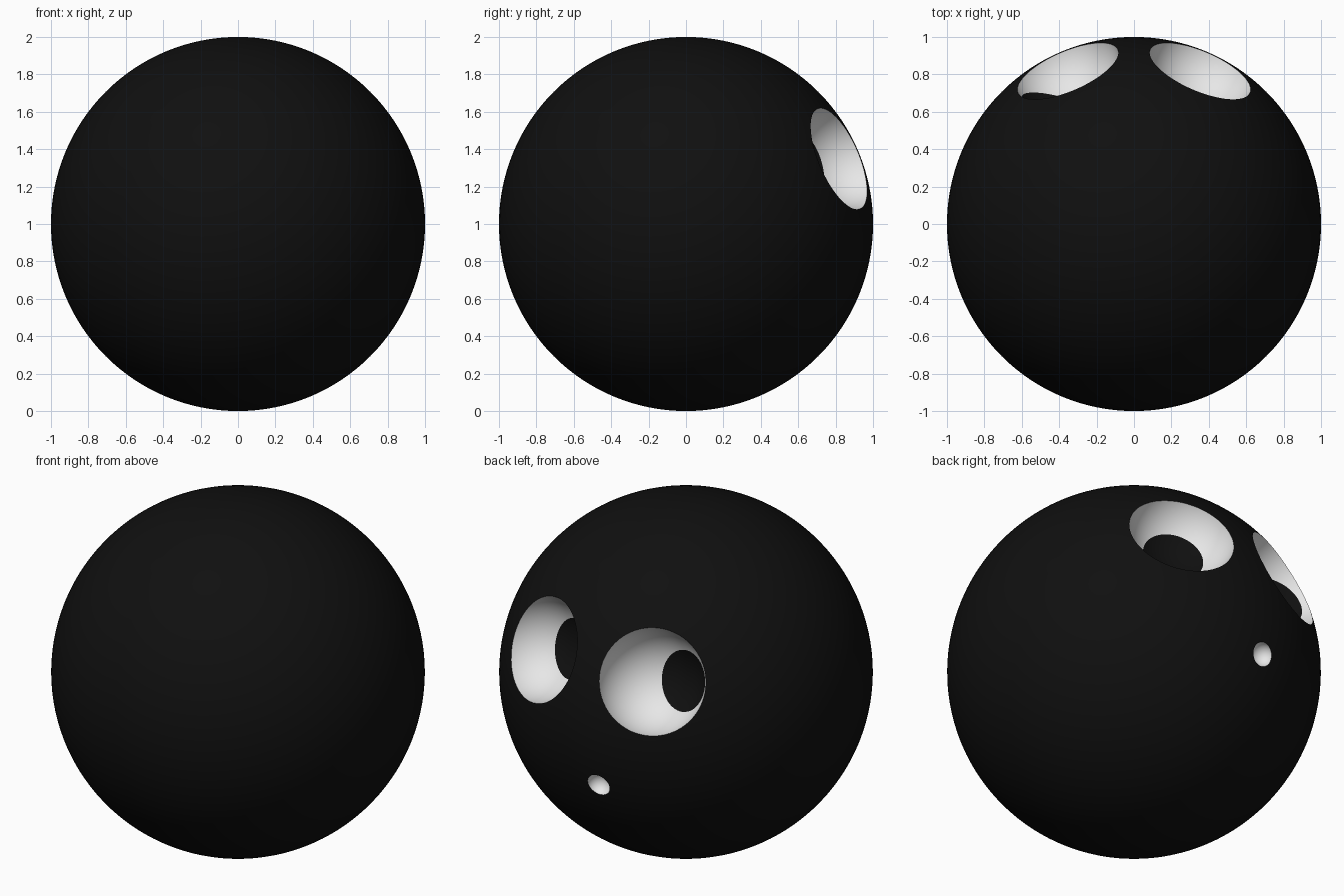
import bpy
import math
from mathutils import Vector

if "Cube" in bpy.data.objects:
    bpy.data.objects.remove(bpy.data.objects["Cube"], do_unlink=True)


def make_material(name, value):
    mat = bpy.data.materials.new(name)
    mat.use_nodes = True
    color = (value, value, value, 1)
    mat.diffuse_color = color
    mat.node_tree.nodes["Principled BSDF"].inputs["Base Color"].default_value = color
    return mat


MATERIALS = [make_material("black", 0.005), make_material("white", 0.8)]
CENTER = Vector((0, 0, 1))


def make_sphere(name, radius, location, segments, rings):
    bpy.ops.mesh.primitive_uv_sphere_add(
        segments=segments, ring_count=rings, radius=radius, location=location)
    obj = bpy.context.object
    obj.name = name
    for mat in MATERIALS:
        obj.data.materials.append(mat)
    return obj


def make_cutter(name, radius, offset, axis, pupil_angle=0):
    """White sphere whose pole, turned along axis, carries a black cap."""
    obj = make_sphere(name, radius, CENTER + offset, 64, 48)
    obj.rotation_euler = Vector(axis).to_track_quat('Z', 'Y').to_euler()
    limit = math.cos(math.radians(pupil_angle))
    for face in obj.data.polygons:
        in_pupil = pupil_angle and face.center.normalized().z > limit
        face.material_index = 0 if in_pupil else 1
    obj.hide_render = True
    return obj


# Ball body
ball = make_sphere("ball", 1, CENTER, 128, 64)

# Two hollow eyes with their pupils, and a small mouth dimple
cutters = []
for side, name, gaze in ((1, "left_eye", (-0.40, -0.88, -0.25)),
                         (-1, "right_eye", (-0.22, -0.94, -0.26))):
    offset = Vector((0.37 * side, 0.855, 0.365)) * 1.03
    cutters.append(make_cutter(name + "_cutter", 0.30, offset, gaze, 33.75))
mouth = Vector((-0.097, 0.95, -0.275)).normalized()
cutters.append(make_cutter("mouth_cutter", 0.067, mouth, -mouth))

# Carve the hollows into the ball
bpy.ops.object.select_all(action='DESELECT')
ball.select_set(True)
bpy.context.view_layer.objects.active = ball
for cutter in cutters:
    mod = ball.modifiers.new(cutter.name, 'BOOLEAN')
    mod.operation = 'DIFFERENCE'
    mod.solver = 'EXACT'
    mod.object = cutter
    bpy.ops.object.modifier_apply(modifier=mod.name)
for cutter in cutters:
    bpy.data.objects.remove(cutter, do_unlink=True)

bpy.ops.object.shade_smooth_by_angle(angle=math.radians(30))
